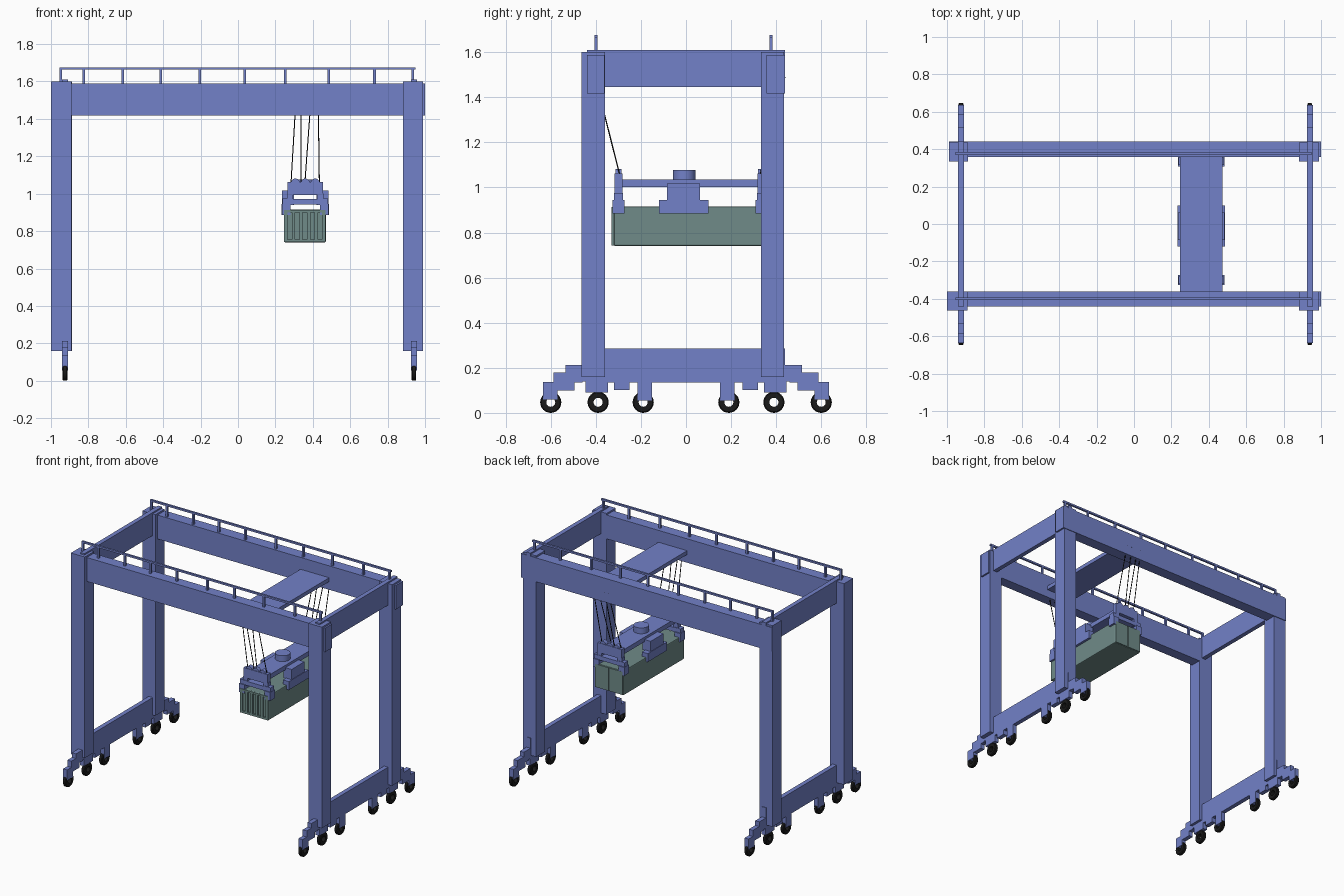
import bpy, bmesh, math
from mathutils import Vector

if "Cube" in bpy.data.objects:
    bpy.data.objects.remove(bpy.data.objects["Cube"])


def material(name, rgb):
    m = bpy.data.materials.new(name)
    m.diffuse_color = (*rgb, 1)
    m.use_nodes = True
    m.node_tree.nodes["Principled BSDF"].inputs["Base Color"].default_value = m.diffuse_color
    return m


BLUE = material("blue_paint", (0.17, 0.22, 0.58))
GREEN = material("container_green", (0.16, 0.26, 0.25))
BLACK = material("black_rubber", (0.01, 0.01, 0.01))


def finish(name, bm, mat):
    bmesh.ops.recalc_face_normals(bm, faces=bm.faces)
    me = bpy.data.meshes.new(name)
    bm.to_mesh(me)
    bm.free()
    me.materials.append(mat)
    ob = bpy.data.objects.new(name, me)
    bpy.context.collection.objects.link(ob)
    return ob


def add_box(bm, x0, x1, y0, y1, z0, z1):
    vs = bmesh.ops.create_cube(bm, size=1)["verts"]
    for v in vs:
        v.co = ((x0 + x1) / 2 + v.co.x * (x1 - x0),
                (y0 + y1) / 2 + v.co.y * (y1 - y0),
                (z0 + z1) / 2 + v.co.z * (z1 - z0))


def boxes(name, specs, mat=BLUE):
    bm = bmesh.new()
    for s in specs:
        add_box(bm, *s)
    return finish(name, bm, mat)


def add_rod(bm, a, b, r, n):
    a, b = Vector(a), Vector(b)
    d = b - a
    vs = bmesh.ops.create_cone(bm, cap_ends=True, segments=n, radius1=r,
                               radius2=r, depth=d.length)["verts"]
    q = d.to_track_quat("Z", "Y")
    for v in vs:
        v.co = q @ v.co + (a + b) / 2


def smooth(ob):
    bpy.ops.object.select_all(action="DESELECT")
    bpy.context.view_layer.objects.active = ob
    ob.select_set(True)
    bpy.ops.object.shade_smooth_by_angle(angle=math.radians(35))


# Tall legs
LEGS = {"front_left": (-1.0, -0.89, -0.463, -0.36),
        "front_right": (0.882, 0.988, -0.463, -0.36),
        "back_left": (-0.99, -0.888, 0.333, 0.435),
        "back_right": (0.882, 0.988, 0.333, 0.435)}
for name, (x0, x1, y0, y1) in LEGS.items():
    boxes(name + "_leg", [(x0, x1, y0, y1, 0.16, 1.60)])

# Main girders with handrails on top
POSTS = (-0.948, -0.825, -0.617, -0.413, -0.205, 0.037, 0.253, 0.485, 0.73, 0.935)
for name, y0, y1, ry in (("front", -0.44, -0.362, -0.40), ("back", 0.357, 0.44, 0.377)):
    boxes(name + "_girder", [(-0.99, 1.0, y0, y1, 1.417, 1.588)])
    rail = [(-0.955, 0.95, ry - 0.007, ry + 0.007, 1.663, 1.676)]
    rail += [(x - 0.007, x + 0.007, ry - 0.007, ry + 0.007, 1.58, 1.67) for x in POSTS]
    boxes(name + "_handrail", rail)

# Side frames: top tie, sill, wheel bogies and tyres
WHEEL_Y = (0.19, 0.39, 0.60)
for side, cx in (("left", -0.925), ("right", 0.94)):
    w = 0.016
    boxes(side + "_top_tie", [(cx - w, cx + w, -0.44, 0.44, 1.445, 1.61)])
    boxes(side + "_sill", [(cx - w, cx + w, -0.44, 0.44, 0.135, 0.285)])
    parts = []
    for s in (-1, 1):
        for a, b, z0, z1 in ((0.44, 0.535 if s < 0 else 0.515, 0.14, 0.213),
                             (0.46, 0.587, 0.135, 0.18),
                             (0.495, 0.587, 0.10, 0.14),
                             (0.555, 0.635, 0.10, 0.136),
                             (0.57, 0.635, 0.06, 0.11),
                             (0.345, 0.445, 0.09, 0.165),
                             (0.15, 0.215, 0.055, 0.14),
                             (0.25, 0.32, 0.102, 0.14)):
            y0, y1 = sorted((s * a, s * b))
            parts.append((cx - w, cx + w, y0, y1, z0, z1))
    boxes(side + "_bogies", parts)
    bm = bmesh.new()
    for wy in [s * y for s in (-1, 1) for y in WHEEL_Y]:
        rings = []
        for i in range(24):
            a = i * math.tau / 24
            rings.append([bm.verts.new((cx + dx, wy + r * math.cos(a), 0.047 + r * math.sin(a)))
                          for dx, r in ((-0.013, 0.02), (-0.013, 0.042), (-0.008, 0.047),
                                        (0.008, 0.047), (0.013, 0.042), (0.013, 0.02))])
        for i in range(24):
            p, q = rings[i], rings[(i + 1) % 24]
            for k in range(6):
                j = (k + 1) % 6
                bm.faces.new((p[k], p[j], q[j], q[k]))
    smooth(finish(side + "_tyres", bm, BLACK))

# Trolley platform between the girders
boxes("trolley_platform", [(0.245, 0.472, -0.365, 0.365, 1.475, 1.503)])

# Container body with ribbed front and double rear doors
Y0, Y1 = -0.33, 0.362
body = boxes("container", [(0.245, 0.47, Y0 + 0.01, Y1 - 0.006, 0.74, 0.915)], GREEN)
bev = body.modifiers.new("soft_edges", "BEVEL")
bev.width, bev.segments = 0.006, 2
trim = [(0.247, 0.468, Y0, Y0 + 0.02, 0.742, 0.756), (0.247, 0.468, Y0, Y0 + 0.02, 0.90, 0.913)]
trim += [(x, x + 0.018, Y0, Y0 + 0.02, 0.745, 0.91)
         for x in (0.247, 0.288, 0.328, 0.369, 0.41, 0.45)]
trim += [(0.249, 0.355, Y1 - 0.02, Y1, 0.745, 0.91), (0.36, 0.466, Y1 - 0.02, Y1, 0.745, 0.91)]
boxes("container_end_panels", trim, GREEN)

# Spreader: long beam, end heads, corner clamps, middle clamps
CX, CY = 0.36, 0.0175
boxes("spreader_beam", [(CX - 0.075, CX + 0.075, -0.29, 0.325, 1.002, 1.035)])
heads, clamps = [], []
bm = bmesh.new()
for s in (-1, 1):
    hy = CY + s * 0.317
    heads += [(CX - 0.095, CX + 0.095, hy - 0.017, hy + 0.017, 0.993, 1.062),
              (CX - 0.1, CX + 0.1, hy - 0.02, hy + 0.02, 0.942, 0.972)]
    for x in (0.307, 0.36, 0.413):
        add_rod(bm, (x, hy - 0.014, 1.057), (x, hy + 0.014, 1.057), 0.024, 20)
    for t in (-1, 1):
        for a, b, z0, z1, hw in ((0.078, 0.124, 0.885, 0.945, 0.027),
                                 (0.065, 0.122, 0.94, 0.975, 0.02),
                                 (0.065, 0.098, 0.965, 1.0, 0.017)):
            x0, x1 = sorted((CX + t * a, CX + t * b))
            clamps.append((x0, x1, hy - hw, hy + hw, z0, z1))
for t in (-1, 1):
    for a, b, y0, y1, z0, z1 in ((0.08, 0.127, -0.12, 0.10, 0.885, 0.945),
                                 (0.06, 0.124, -0.085, 0.062, 0.94, 1.018)):
        x0, x1 = sorted((CX + t * a, CX + t * b))
        clamps.append((x0, x1, y0, y1, z0, z1))
boxes("spreader_end_heads", heads)
boxes("spreader_clamps", clamps)
smooth(finish("rope_sheaves", bm, BLUE))

# Round swivel drum on the beam
bm = bmesh.new()
add_rod(bm, (CX, -0.008, 1.03), (CX, -0.008, 1.077), 0.05, 32)
smooth(finish("swivel_drum", bm, BLUE))

# Hoist ropes fanning up to the girders
bm = bmesh.new()
for s in (-1, 1):
    for xb, xt in ((0.283, 0.309), (0.336, 0.337), (0.357, 0.389), (0.435, 0.429)):
        add_rod(bm, (xb, CY + s * 0.31, 1.05), (xt, CY + s * 0.421, 1.49), 0.0028, 8)
finish("hoist_ropes", bm, BLACK)
